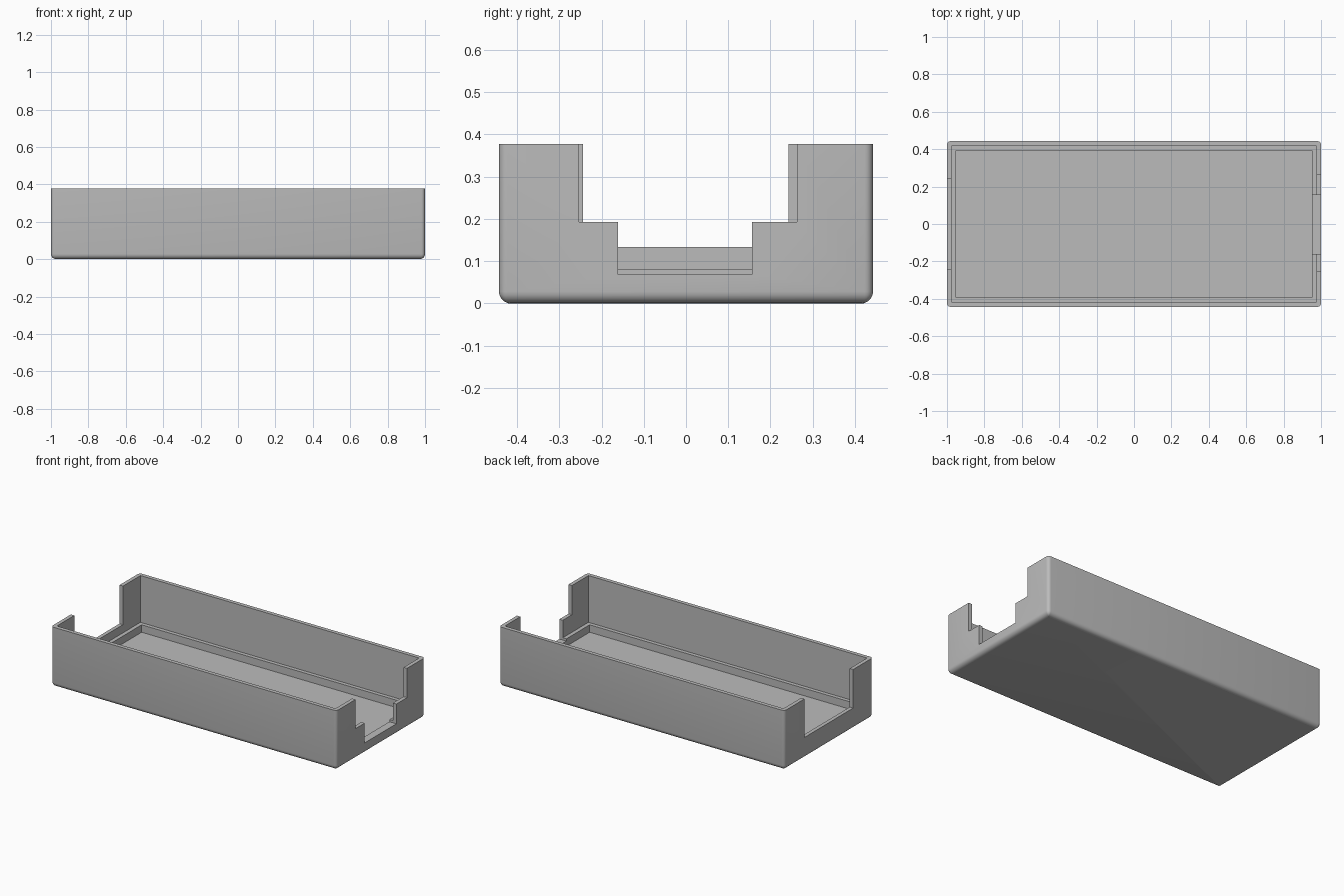
import bpy, bmesh, math

cube = bpy.data.objects.get("Cube")
if cube:
    bpy.data.objects.remove(cube, do_unlink=True)

HALF_X, HALF_Y, HEIGHT = 1.0, 0.443, 0.378
ABOVE = HEIGHT + 0.2

grey = bpy.data.materials.new("plain grey")
grey.use_nodes = True
colour = (0.5, 0.5, 0.5, 1)
grey.diffuse_color = colour
grey.node_tree.nodes["Principled BSDF"].inputs["Base Color"].default_value = colour


def box(name, x, y, z):
    """Box object from (min, max) ranges on each axis."""
    bm = bmesh.new()
    bmesh.ops.create_cube(bm, size=1)
    for v in bm.verts:
        v.co = [r[0] if c < 0 else r[1] for c, r in zip(v.co, (x, y, z))]
    mesh = bpy.data.meshes.new(name)
    bm.to_mesh(mesh)
    bm.free()
    mesh.materials.append(grey)
    obj = bpy.data.objects.new(name, mesh)
    bpy.context.collection.objects.link(obj)
    return obj


def round_edges(obj, test, radius):
    """Round the edges whose two end points pass the test."""
    bm = bmesh.new()
    bm.from_mesh(obj.data)
    edges = [e for e in bm.edges if test(*[v.co for v in e.verts])]
    bmesh.ops.bevel(bm, geom=edges, offset=radius, segments=5,
                    profile=0.5, affect='EDGES')
    bm.to_mesh(obj.data)
    bm.free()


# Outer shell with rounded upright corners and a rounded base
tray = box("tray", (-HALF_X, HALF_X), (-HALF_Y, HALF_Y), (0, HEIGHT))
round_edges(tray, lambda a, b: abs(a.z - b.z) > 0.1, 0.02)
round_edges(tray, lambda a, b: max(a.z, b.z) < 0.001, 0.028)

# Hollows and end openings
cutters = [
    box("upper_hollow", (-0.976, 0.976), (-0.418, 0.418), (0.082, ABOVE)),
    box("lower_hollow", (-0.951, 0.951), (-0.394, 0.394), (0.035, ABOVE)),
    box("left_opening", (0.96, 1.1), (-0.253, 0.263), (0.193, ABOVE)),
    box("left_slot", (0.9, 1.1), (-0.161, 0.156), (0.068, ABOVE)),
    box("right_opening", (-1.1, -0.96), (-0.244, 0.243), (0.134, ABOVE)),
]
bpy.context.view_layer.objects.active = tray
for cutter in cutters:
    cutter.hide_render = True
    mod = tray.modifiers.new(cutter.name, 'BOOLEAN')
    mod.operation = 'DIFFERENCE'
    mod.solver = 'EXACT'
    mod.object = cutter
    bpy.ops.object.modifier_apply(modifier=mod.name)
    bpy.data.objects.remove(cutter, do_unlink=True)

# Smooth rounds, sharp rims
bpy.ops.object.select_all(action='DESELECT')
tray.select_set(True)
bpy.ops.object.shade_smooth_by_angle(angle=math.radians(30))
